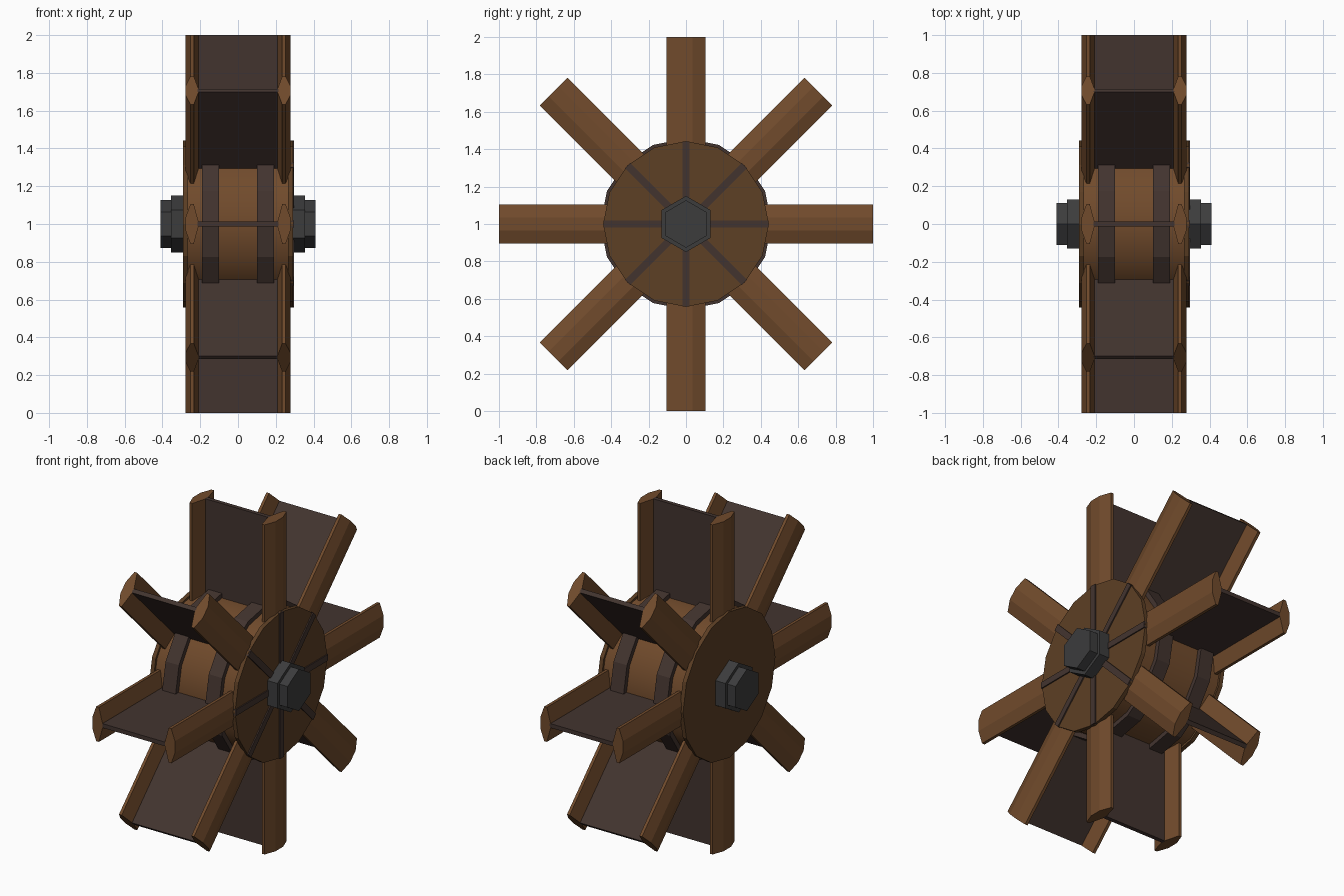
import bpy, bmesh
from math import pi, sin, cos, radians
from mathutils import Matrix, Vector

if "Cube" in bpy.data.objects:
    bpy.data.objects.remove(bpy.data.objects["Cube"])

CENTRE = Matrix.Translation((0, 0, 1))


def material(name, rgb):
    m = bpy.data.materials.new(name)
    m.diffuse_color = (*rgb, 1)
    m.use_nodes = True
    m.node_tree.nodes["Principled BSDF"].inputs["Base Color"].default_value = m.diffuse_color
    return m


WOOD = material("wood", (0.165, 0.07, 0.025))
DISC_WOOD = material("disc_wood", (0.11, 0.05, 0.018))
DARK = material("dark_wood", (0.055, 0.034, 0.028))
IRON = material("iron", (0.045, 0.045, 0.046))


def make(name, bm, mat, matrix=CENTRE, smooth=False):
    bmesh.ops.recalc_face_normals(bm, faces=bm.faces)
    me = bpy.data.meshes.new(name)
    bm.to_mesh(me)
    bm.free()
    ob = bpy.data.objects.new(name, me)
    bpy.context.collection.objects.link(ob)
    me.materials.append(mat)
    ob.matrix_world = matrix
    if smooth:
        bpy.ops.object.select_all(action='DESELECT')
        ob.select_set(True)
        bpy.context.view_layer.objects.active = ob
        bpy.ops.object.shade_smooth_by_angle(angle=radians(30))
    return ob


def prism(bm, points, offset):
    """Extrude a closed outline by an offset vector."""
    face = bm.faces.new([bm.verts.new(p) for p in points])
    out = bmesh.ops.extrude_face_region(bm, geom=[face], use_keep_orig=True)
    verts = [v for v in out["geom"] if isinstance(v, bmesh.types.BMVert)]
    bmesh.ops.translate(bm, verts=verts, vec=offset)


def drum(name, x0, x1, r, sides, mat, smooth=False):
    """Polygonal drum along x with a corner pointing up."""
    bm = bmesh.new()
    ring = [(x0, r * sin(2 * pi * i / sides), r * cos(2 * pi * i / sides))
            for i in range(sides)]
    prism(bm, ring, Vector((x1 - x0, 0, 0)))
    return make(name, bm, mat, smooth=smooth)


def bar(name, x0, x1, half, r0, r1, mat, matrix):
    """Flat board running outwards from the axle."""
    bm = bmesh.new()
    prism(bm, [(x0, -half, r0), (x1, -half, r0), (x1, half, r0), (x0, half, r0)],
          Vector((0, 0, r1 - r0)))
    return make(name, bm, mat, matrix)


# Hub core
drum("hub", -0.27, 0.27, 0.43, 16, WOOD, smooth=True)

for side, s in (("left", -1), ("right", 1)):
    # End disc, hub band and stepped hexagonal axle nut
    drum(f"{side}_end_disc", s * 0.265, s * 0.29, 0.443, 16, DISC_WOOD)
    drum(f"{side}_hub_band", s * 0.10, s * 0.19, 0.458, 16, DARK)
    drum(f"{side}_nut_base", s * 0.28, s * 0.355, 0.15, 6, IRON)
    drum(f"{side}_nut_cap", s * 0.35, s * 0.41, 0.127, 6, IRON)

# Rail cross-section (x, tangent), widest at the middle
RAIL = [(0.21, -0.016), (0.234, -0.105), (0.252, -0.105), (0.277, -0.036),
        (0.277, 0.036), (0.252, 0.105), (0.234, 0.105), (0.21, 0.016)]

for i in range(8):
    turn = CENTRE @ Matrix.Rotation(i * pi / 4, 4, 'X')
    # Paddle board
    bar(f"paddle_board_{i}", -0.215, 0.215, 0.0125, 0.38, 1.0, DARK, turn)
    # Rails at both ends of the paddle
    bm = bmesh.new()
    for s in (-1, 1):
        prism(bm, [(s * x, t, 0.36) for x, t in RAIL], Vector((0, 0, 0.64)))
    make(f"paddle_rails_{i}", bm, WOOD, turn)
    # Radial strip on the right disc only
    bar(f"disc_strip_{i}", 0.28, 0.297, 0.019, 0.1, 0.441, DARK, turn)
